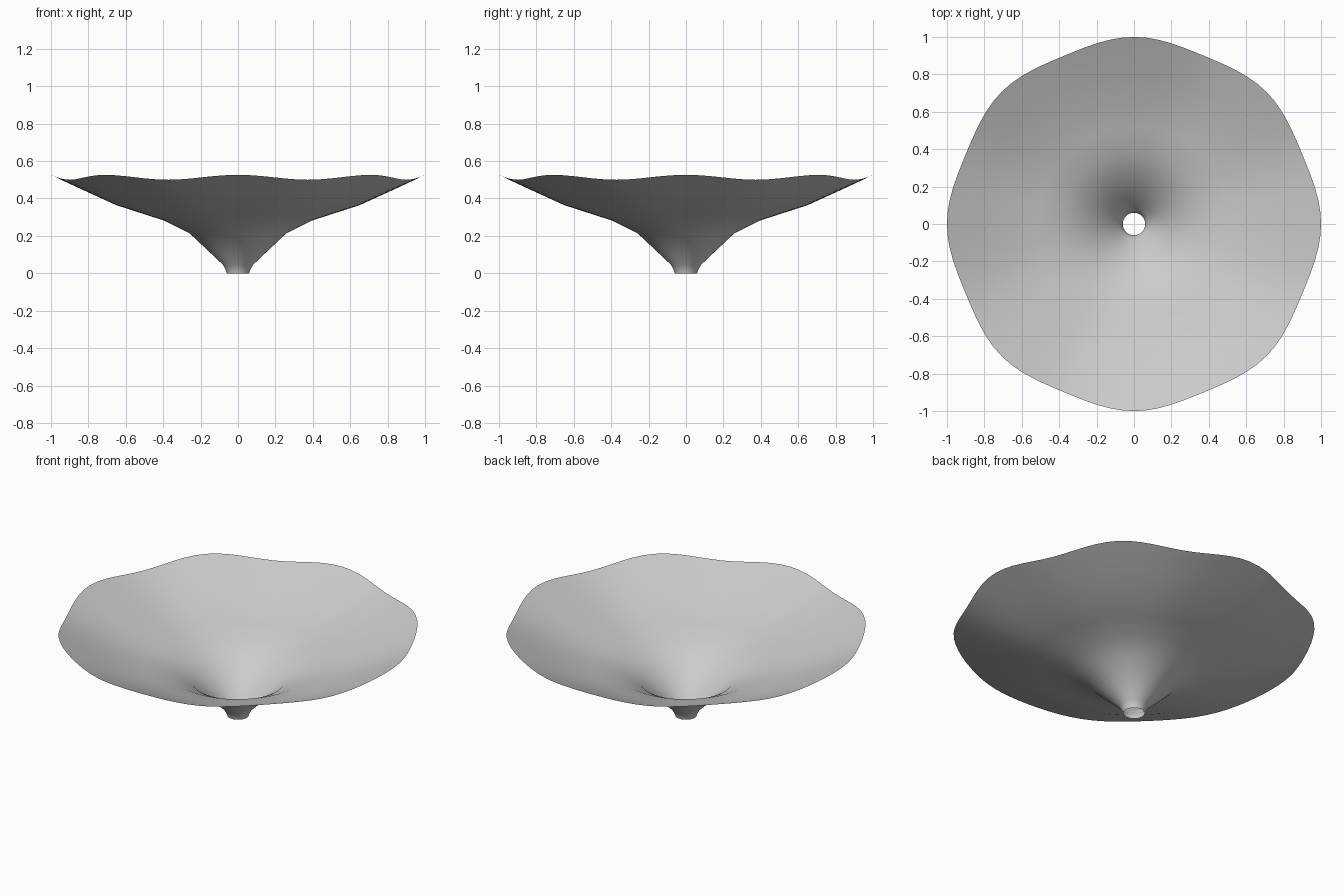
import bpy
import bmesh
from math import cos, sin, pi

cube = bpy.data.objects.get("Cube")
if cube:
    bpy.data.objects.remove(cube)

SEGMENTS = 96
LOBES = 8

# Funnel profile: radius, height, share of the rim wave
PROFILE = [(0.06, 0.0, 0), (0.064, 0.015, 0), (0.08, 0.045, 0),
           (0.17, 0.13, 0), (0.26, 0.215, 0), (0.39, 0.28, 0.05),
           (0.52, 0.322, 0.15), (0.65, 0.364, 0.3), (0.83, 0.446, 0.6),
           (0.94, 0.497, 0.85), (1.0, 0.526, 1.0)]


def make_material(name, colour):
    mat = bpy.data.materials.new(name)
    mat.use_nodes = True
    mat.diffuse_color = colour
    mat.node_tree.nodes["Principled BSDF"].inputs["Base Color"].default_value = colour
    return mat


# Open, thin-walled dish with a wavy rim
bm = bmesh.new()
rings = []
for radius, height, share in PROFILE:
    ring = []
    for i in range(SEGMENTS):
        a = 2 * pi * i / SEGMENTS
        dip = share * (1 - cos(LOBES * a)) / 2
        r = radius * (1 - 0.026 * dip)
        ring.append(bm.verts.new((r * cos(a), r * sin(a), height - 0.026 * dip)))
    rings.append(ring)
for low, high in zip(rings, rings[1:]):
    for i in range(SEGMENTS):
        j = (i + 1) % SEGMENTS
        face = bm.faces.new((low[i], low[j], high[j], high[i]))
        face.smooth = True

mesh = bpy.data.meshes.new("wavy_dish")
bm.to_mesh(mesh)
bm.free()
dish = bpy.data.objects.new("wavy_dish", mesh)
bpy.context.collection.objects.link(dish)
mesh.materials.append(make_material("light grey", (0.6, 0.6, 0.6, 1)))
